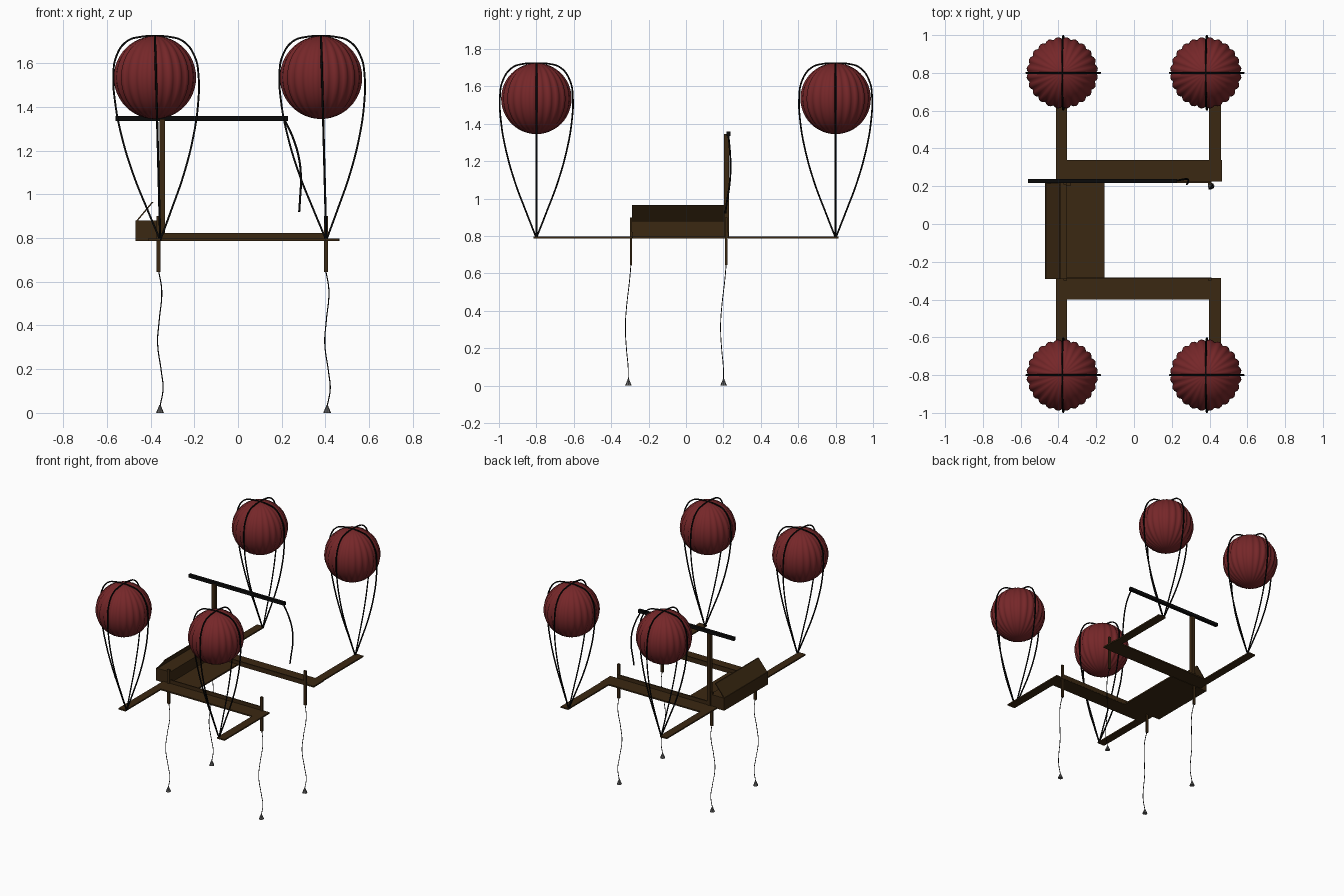
import bpy, bmesh, math

if "Cube" in bpy.data.objects:
    bpy.data.objects.remove(bpy.data.objects["Cube"])


def material(name, rgb):
    m = bpy.data.materials.new(name)
    m.diffuse_color = (*rgb, 1)
    m.use_nodes = True
    m.node_tree.nodes["Principled BSDF"].inputs["Base Color"].default_value = m.diffuse_color
    return m


RED = material("dark red cloth", (0.18, 0.02, 0.022))
WOOD = material("dark brown wood", (0.043, 0.021, 0.006))
BLACK = material("black rope", (0.003, 0.003, 0.003))
GREY = material("grey metal", (0.12, 0.12, 0.12))


def finish(name, bm, mat, smooth=False):
    bmesh.ops.recalc_face_normals(bm, faces=bm.faces)
    me = bpy.data.meshes.new(name)
    bm.to_mesh(me)
    bm.free()
    me.materials.append(mat)
    for p in me.polygons:
        p.use_smooth = smooth
    ob = bpy.data.objects.new(name, me)
    bpy.context.collection.objects.link(ob)
    return ob


def box(name, x, y, z, mat=WOOD):
    """Box from (min, max) bounds on each axis."""
    bm = bmesh.new()
    bmesh.ops.create_cube(bm, size=1)
    for v in bm.verts:
        v.co = [lo + (c + 0.5) * (hi - lo) for c, (lo, hi) in zip(v.co, (x, y, z))]
    return finish(name, bm, mat)


def rope(name, paths, radius):
    """Smooth round rope through each list of points."""
    cu = bpy.data.curves.new(name, "CURVE")
    cu.dimensions = "3D"
    cu.bevel_depth = radius
    cu.bevel_resolution = 1
    cu.resolution_u = 6
    cu.use_fill_caps = True
    for pts in paths:
        s = cu.splines.new("BEZIER")
        s.bezier_points.add(len(pts) - 1)
        for b, p in zip(s.bezier_points, pts):
            b.co = p
            b.handle_left_type = b.handle_right_type = "AUTO"
    cu.materials.append(BLACK)
    ob = bpy.data.objects.new(name, cu)
    bpy.context.collection.objects.link(ob)
    bpy.ops.object.select_all(action="DESELECT")
    ob.select_set(True)
    bpy.context.view_layer.objects.active = ob
    bpy.ops.object.convert(target="MESH")
    return ob


# ribbed balloon: a sphere whose radius swells in 24 lobes
def balloon(name, cx, cy, cz=1.535, r=0.19, lobes=24):
    bm = bmesh.new()
    bmesh.ops.create_uvsphere(bm, u_segments=lobes * 4, v_segments=24, radius=1)
    for v in bm.verts:
        a = math.atan2(v.co.y, v.co.x)
        k = r * (0.94 + 0.06 * abs(math.sin(a * lobes / 2)))
        v.co = (cx + v.co.x * k, cy + v.co.y * k, cz + v.co.z * r)
    return finish(name, bm, RED, True)


# half of a balloon harness: (distance from axis, height), anchor to crown
HARNESS = [(0, 0.79), (0.055, 0.93), (0.115, 1.09), (0.165, 1.27), (0.19, 1.42),
           (0.195, 1.54), (0.18, 1.63), (0.13, 1.70), (0.06, 1.722)]

for sx, side in ((-1, "left"), (1, "right")):
    for sy, end in ((-1, "front"), (1, "back")):
        cx, cy = 0.38 * sx, 0.8 * sy
        tag = f"{end}_{side}"
        balloon("balloon_" + tag, cx, cy)
        loops = []
        for dx, dy in ((1, 0), (0, 1)):
            prof = ([(d, z) for d, z in HARNESS] + [(0, 1.724)]
                    + [(-d, z) for d, z in reversed(HARNESS)])
            # the anchor sits slightly to the right of the balloon axis
            loops.append([(cx + dx * d + 0.024 * min(1, max(0, (1.72 - z) / 0.93)),
                           cy + dy * d, z) for d, z in prof])
        rope("harness_" + tag, loops, 0.005)

        # arm carrying the balloon
        x0, x1 = (-0.413, -0.355) if sx < 0 else (0.398, 0.46)
        y0, y1 = sorted((0.29 * sy, 0.815 * sy))
        box("arm_" + tag, (x0, x1), (y0, y1), (0.787, 0.797))

        # hanging post, cord and weight
        px = -0.363 if sx < 0 else 0.402
        py = -0.294 if sy < 0 else 0.215
        box("post_" + tag, (px - 0.009, px + 0.009), (py - 0.006, py + 0.006), (0.645, 0.9))
        cord = [(0, 0, 0.65), (0.014, -0.008, 0.56), (0.002, -0.024, 0.42),
                (-0.005, -0.03, 0.32), (0.012, -0.024, 0.19), (0.02, -0.016, 0.11),
                (0.006, -0.014, 0.03)]
        rope("cord_" + tag, [[(px + a, py + b, z) for a, b, z in cord]], 0.0025)
        bm = bmesh.new()
        bmesh.ops.create_cone(bm, cap_ends=True, segments=8, radius1=0.018,
                              radius2=0.003, depth=0.036)
        bmesh.ops.translate(bm, verts=bm.verts, vec=(px + 0.006, py - 0.014, 0.018))
        finish("weight_" + tag, bm, GREY)

# cross beams: flat plank with a raised inner edge
box("front_beam", (-0.413, 0.46), (-0.40, -0.285), (0.787, 0.797))
box("front_beam_edge", (-0.36, 0.41), (-0.292, -0.284), (0.79, 0.823))
box("back_beam", (-0.413, 0.465), (0.225, 0.34), (0.787, 0.797))
box("back_beam_edge", (-0.36, 0.41), (0.216, 0.226), (0.79, 0.823))

# deck, bench and slanted lid
box("deck", (-0.47, -0.155), (-0.29, 0.222), (0.787, 0.798))
box("bench", (-0.47, -0.355), (-0.29, 0.222), (0.79, 0.88))
lid = box("slanted_lid", (-0.47, -0.462), (-0.29, 0.215), (0.875, 0.965))
for v in lid.data.vertices:
    v.co.x += (v.co.z - 0.875) / 0.09 * 0.075

# mast, yard and loose line
box("mast", (-0.36, -0.333), (0.204, 0.23), (0.79, 1.345))
box("yard", (-0.56, 0.228), (0.216, 0.238), (1.335, 1.358), BLACK)
rope("yard_line", [[(0.212, 0.226, 1.345), (0.255, 0.235, 1.25), (0.28, 0.238, 1.16),
                    (0.288, 0.232, 1.07), (0.284, 0.218, 0.98), (0.28, 0.21, 0.92)]], 0.005)
